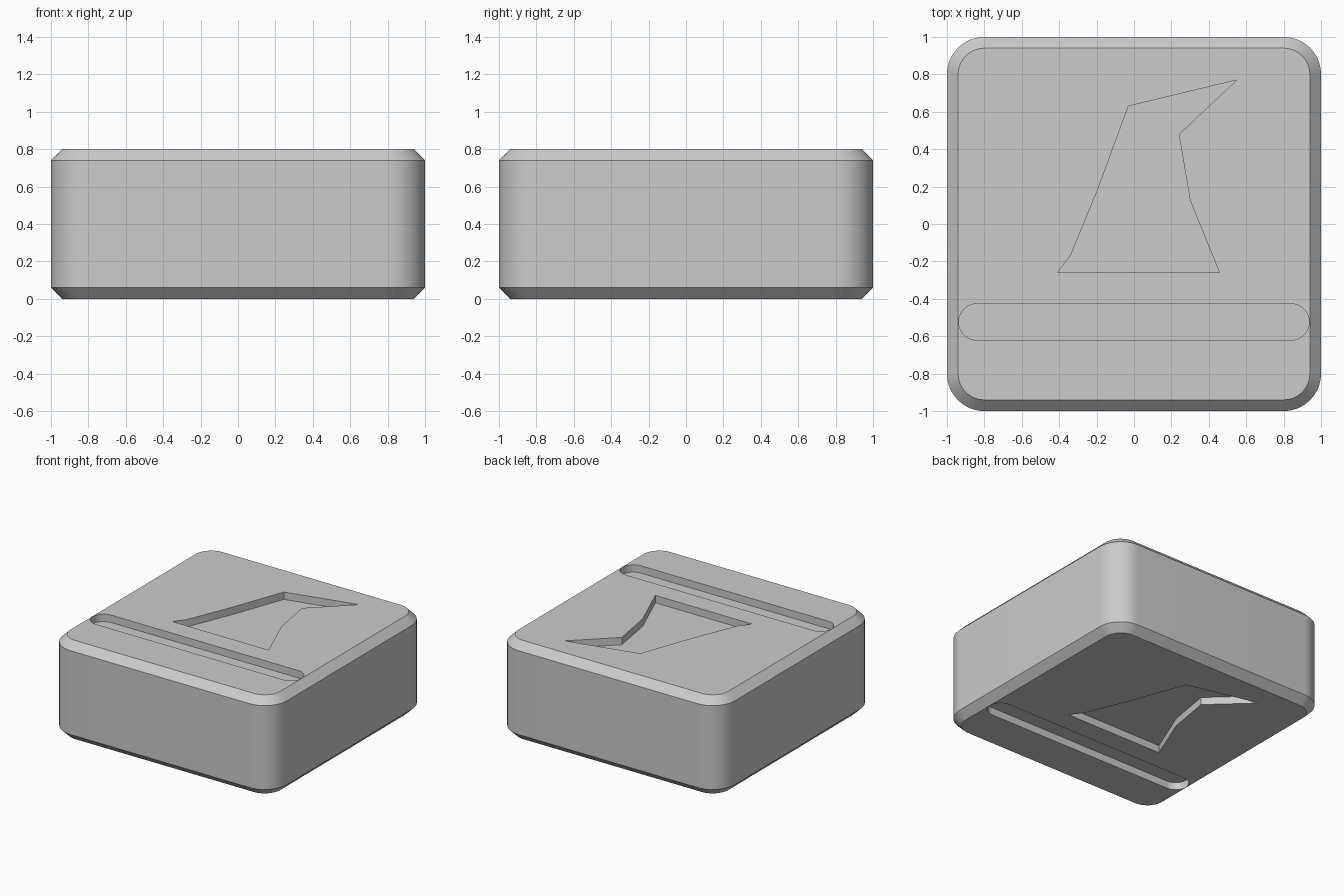
import bpy
import bmesh
from math import cos, sin, pi, radians

HEIGHT = 0.8
CHAMFER = 0.06
DEPTH = 0.06

if "Cube" in bpy.data.objects:
    bpy.data.objects.remove(bpy.data.objects["Cube"])

grey = bpy.data.materials.new("plain grey")
grey.use_nodes = True
grey.diffuse_color = (0.6, 0.6, 0.6, 1)
grey.node_tree.nodes["Principled BSDF"].inputs["Base Color"].default_value = (0.6, 0.6, 0.6, 1)


def rounded_rect(half_x, half_y, radius, y=0, steps=16):
    """Counter-clockwise outline with round corners."""
    points = []
    for corner, (sx, sy) in enumerate([(1, 1), (-1, 1), (-1, -1), (1, -1)]):
        for i in range(steps + 1):
            a = (corner + i / steps) * pi / 2
            points.append((sx * (half_x - radius) + radius * cos(a),
                           y + sy * (half_y - radius) + radius * sin(a)))
    return points


def loft(name, sections):
    """Solid through matching outlines, each given as (outline, z)."""
    bm = bmesh.new()
    rings = [[bm.verts.new((x, y, z)) for x, y in outline] for outline, z in sections]
    n = len(rings[0])
    for low, high in zip(rings, rings[1:]):
        for i in range(n):
            j = (i + 1) % n
            bm.faces.new((low[i], low[j], high[j], high[i]))
    bm.faces.new(rings[0][::-1])
    bm.faces.new(rings[-1])
    bmesh.ops.remove_doubles(bm, verts=bm.verts, dist=1e-5)
    bmesh.ops.recalc_face_normals(bm, faces=bm.faces)
    mesh = bpy.data.meshes.new(name)
    bm.to_mesh(mesh)
    bm.free()
    mesh.materials.append(grey)
    obj = bpy.data.objects.new(name, mesh)
    bpy.context.collection.objects.link(obj)
    return obj


# Rounded square block with chamfered rims
outer = rounded_rect(1, 1, 0.2)
inner = rounded_rect(1 - CHAMFER, 1 - CHAMFER, 0.2 - CHAMFER)
block = loft("chamfered_block", [(inner, 0), (outer, CHAMFER),
                                 (outer, HEIGHT - CHAMFER), (inner, HEIGHT)])

# Outlines of the recesses: a bent pointed cone above a long slot
cone = [(-0.41, -0.26), (0.457, -0.26), (0.30, 0.125), (0.24, 0.48),
        (0.55, 0.77), (-0.03, 0.63), (-0.195, 0.18), (-0.34, -0.17)]
mirrored_cone = [(-x, y) for x, y in reversed(cone)]
slot = rounded_rect(0.937, 0.097, 0.0969, y=-0.524)

# Sink both recesses into the top and the bottom
top = (HEIGHT - DEPTH, HEIGHT + 0.1)
bottom = (-0.1, DEPTH)
bpy.context.view_layer.objects.active = block
for outline, (low, high) in [(cone, top), (slot, top),
                             (mirrored_cone, bottom), (slot, bottom)]:
    cutter = loft("recess_cutter", [(outline, low), (outline, high)])
    cutter.hide_render = True
    cut = block.modifiers.new("recess", 'BOOLEAN')
    cut.operation = 'DIFFERENCE'
    cut.solver = 'EXACT'
    cut.object = cutter
    bpy.ops.object.modifier_apply(modifier=cut.name)
    bpy.data.objects.remove(cutter)

# Smooth round walls, crisp edges
bpy.ops.object.select_all(action='DESELECT')
block.select_set(True)
bpy.ops.object.shade_smooth_by_angle(angle=radians(30))
